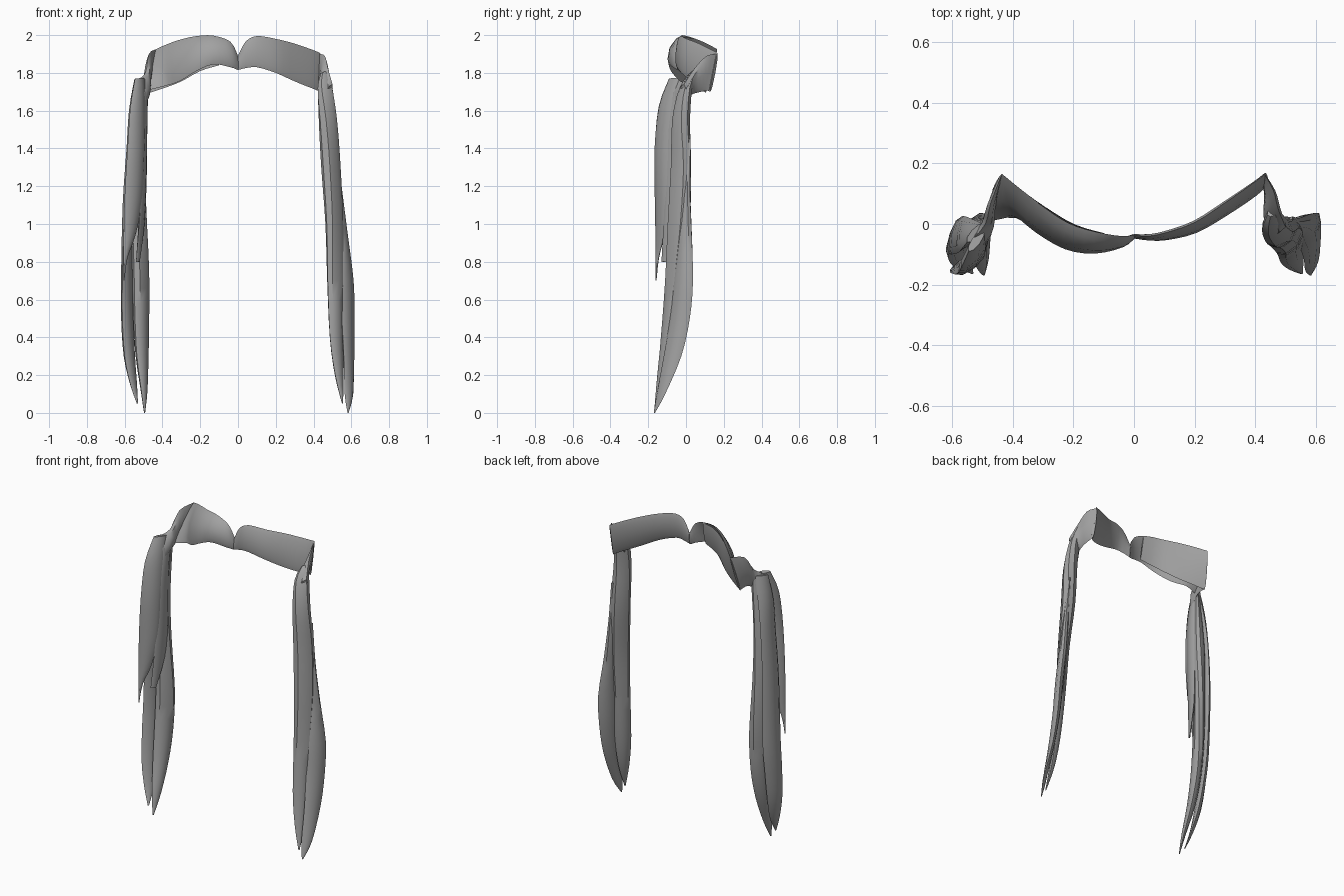
import bpy, bmesh, math
from mathutils import Vector

grey = bpy.data.materials.new("hair_grey")
grey.diffuse_color = (0.36, 0.36, 0.36, 1)


def strand(name, rows, steps=3, half=4):
    """Loft a flattened lens section; row = edge A, edge B, thickness, bow."""
    rows = [(Vector(a), Vector(b), t, w) for a, b, t, w in rows]

    def mix(i, f):
        r = [rows[min(max(i + k, 0), len(rows) - 1)] for k in (-1, 0, 1, 2)]
        # smooth interpolation between the measured sections
        return [0.5 * (2 * p1 + (p2 - p0) * f + (2 * p0 - 5 * p1 + 4 * p2 - p3) * f * f
                       + (3 * p1 - p0 - 3 * p2 + p3) * f ** 3)
                for p0, p1, p2, p3 in zip(*r)]

    secs = [mix(i, k / steps) for i in range(len(rows) - 1) for k in range(steps)]
    secs.append(list(rows[-1]))
    mids = [(s[0] + s[1]) / 2 for s in secs]
    bm = bmesh.new()
    rings = []
    for i, (a, b, t, w) in enumerate(secs):
        tangent = mids[min(i + 1, len(secs) - 1)] - mids[max(i - 1, 0)]
        n = (b - a).cross(tangent).normalized()
        ring = []
        for k in range(2 * half):
            ang = math.pi * k / half
            u = (1 - math.cos(ang)) / 2
            off = w * 4 * u * (1 - u) + t / 2 * math.sin(ang)
            ring.append(bm.verts.new(a.lerp(b, u) + n * off))
        rings.append(ring)
    for r, s in zip(rings, rings[1:]):
        for k in range(2 * half):
            j = (k + 1) % (2 * half)
            bm.faces.new((r[k], r[j], s[j], s[k]))
    bm.faces.new(rings[0])
    bm.faces.new(rings[-1][::-1])
    bmesh.ops.recalc_face_normals(bm, faces=bm.faces)
    me = bpy.data.meshes.new(name)
    bm.to_mesh(me)
    bm.free()
    me.materials.append(grey)
    ob = bpy.data.objects.new(name, me)
    bpy.context.collection.objects.link(ob)
    bpy.context.view_layer.objects.active = ob
    ob.select_set(True)
    bpy.ops.object.shade_smooth_by_angle(angle=math.radians(40))
    ob.select_set(False)


def fringe(name, table):
    # x, top y, top z, bottom y, bottom z, thickness, bow
    strand(name, [((x, yt, zt), (x, yb, zb), t, w)
                  for x, yt, zt, yb, zb, t, w in table])


def lock(name, table):
    # z, inner x/y, outer x/y, thickness
    strand(name, [((x0, y0, z), (x1, y1, z), t, 0)
                  for z, x0, y0, x1, y1, t in table])


# Swept fringe, parted in the middle
fringe("fringe_right", [
    (0.00, -0.035, 1.89, -0.045, 1.815, .012, 0),
    (0.04, -0.040, 1.965, -0.047, 1.825, .02, 0),
    (0.10, -0.030, 1.995, -0.048, 1.83, .025, 0),
    (0.20, 0.005, 1.98, -0.025, 1.80, .03, 0),
    (0.30, 0.070, 1.955, 0.030, 1.755, .03, 0),
    (0.40, 0.140, 1.92, 0.095, 1.715, .025, 0),
    (0.435, 0.168, 1.905, 0.13, 1.70, .02, 0)])
strand("fringe_left_front", [
    ((0.00, -0.035, 1.89), (0, -0.045, 1.815), .012, 0),
    ((-0.04, -0.040, 1.965), (-0.04, -0.07, 1.83), .02, -.01),
    ((-0.13, -0.025, 1.997), (-0.13, -0.09, 1.845), .025, -.02),
    ((-0.22, 0.005, 1.995), (-0.22, -0.08, 1.81), .025, -.02),
    ((-0.31, 0.065, 1.975), (-0.31, -0.03, 1.755), .025, -.02),
    ((-0.38, 0.12, 1.95), (-0.39, 0.02, 1.73), .02, -.01),
    ((-0.435, 0.165, 1.925), (-0.468, 0.01, 1.71), .015, 0)])
strand("fringe_left_back", [
    ((-0.10, -0.03, 1.99), (-0.10, -0.06, 1.84), .01, 0),
    ((-0.20, 0.0, 1.99), (-0.20, -0.035, 1.81), .015, 0),
    ((-0.30, 0.06, 1.975), (-0.30, 0.025, 1.755), .015, 0),
    ((-0.38, 0.12, 1.95), (-0.39, 0.072, 1.72), .015, 0),
    ((-0.435, 0.165, 1.925), (-0.466, 0.105, 1.695), .012, 0)])

# Folds joining the fringe to the side locks
strand("fold_right", [
    ((.43, .165, 1.90), (.43, .13, 1.71), .012, 0),
    ((.46, .11, 1.89), (.435, .08, 1.70), .03, 0),
    ((.475, .05, 1.83), (.435, .02, 1.68), .045, 0),
    ((.50, -.01, 1.74), (.445, -.03, 1.62), .05, 0)])
strand("fold_left", [
    ((-.435, .165, 1.925), (-.466, .105, 1.70), .012, 0),
    ((-.472, .07, 1.90), (-.472, .03, 1.70), .03, 0),
    ((-.49, -.0, 1.80), (-.485, -.04, 1.64), .045, 0),
    ((-.54, -.06, 1.76), (-.52, -.08, 1.58), .04, 0)])

# Right side lock: two blades with separate tips
lock("right_lock_inner", [
    (1.80, .44, .03, .475, .05, .03),
    (1.72, .422, -.02, .50, .02, .06),
    (1.55, .435, -.06, .517, .008, .085),
    (1.30, .452, -.075, .532, .02, .085),
    (1.00, .47, -.095, .55, .0, .07),
    (0.70, .475, -.105, .553, -.035, .06),
    (0.40, .487, -.132, .557, -.062, .045),
    (0.20, .515, -.152, .557, -.10, .03),
    (0.05, .551, -.165, .556, -.16, .005)])
lock("right_lock_outer", [
    (1.45, .505, .0, .522, .025, .01),
    (1.20, .515, -.015, .545, .02, .03),
    (0.95, .535, -.035, .572, .03, .045),
    (0.70, .54, -.065, .607, .037, .05),
    (0.50, .55, -.085, .612, .02, .045),
    (0.30, .56, -.118, .613, -.025, .035),
    (0.10, .565, -.155, .61, -.11, .02),
    (0.00, .580, -.17, .585, -.165, .005)])

# Left side lock: two blades plus shorter front layers
lock("left_lock_outer", [
    (1.76, -.55, -.06, -.495, .0, .03),
    (1.60, -.57, -.085, -.53, .015, .04),
    (1.40, -.58, -.095, -.555, .025, .04),
    (1.10, -.60, -.10, -.568, .025, .045),
    (0.70, -.612, -.10, -.562, .015, .045),
    (0.50, -.612, -.115, -.56, -.01, .045),
    (0.30, -.60, -.135, -.55, -.05, .04),
    (0.15, -.57, -.15, -.535, -.10, .02),
    (0.05, -.535, -.165, -.53, -.16, .005)])
lock("left_lock_inner", [
    (1.74, -.52, -.03, -.475, .01, .03),
    (1.40, -.56, -.03, -.487, .0, .06),
    (1.10, -.56, -.04, -.49, .015, .065),
    (0.75, -.55, -.06, -.48, .035, .07),
    (0.50, -.545, -.085, -.48, .02, .065),
    (0.30, -.535, -.115, -.48, -.03, .05),
    (0.12, -.512, -.155, -.482, -.105, .025),
    (0.00, -.497, -.17, -.492, -.165, .005)])
lock("left_lock_front", [
    (1.77, -.545, -.09, -.495, -.02, .03),
    (1.62, -.57, -.145, -.49, -.055, .045),
    (1.40, -.585, -.165, -.492, -.09, .045),
    (1.15, -.60, -.163, -.505, -.10, .04),
    (0.95, -.605, -.16, -.54, -.115, .03),
    (0.82, -.607, -.16, -.585, -.145, .015),
    (0.70, -.605, -.16, -.602, -.157, .005)])
lock("left_lock_side", [
    (1.70, -.50, -.07, -.48, -.01, .02),
    (1.50, -.50, -.10, -.487, -.02, .025),
    (1.20, -.51, -.11, -.49, -.02, .025),
    (0.98, -.525, -.12, -.50, -.04, .02),
    (0.80, -.54, -.13, -.52, -.10, .01)])
